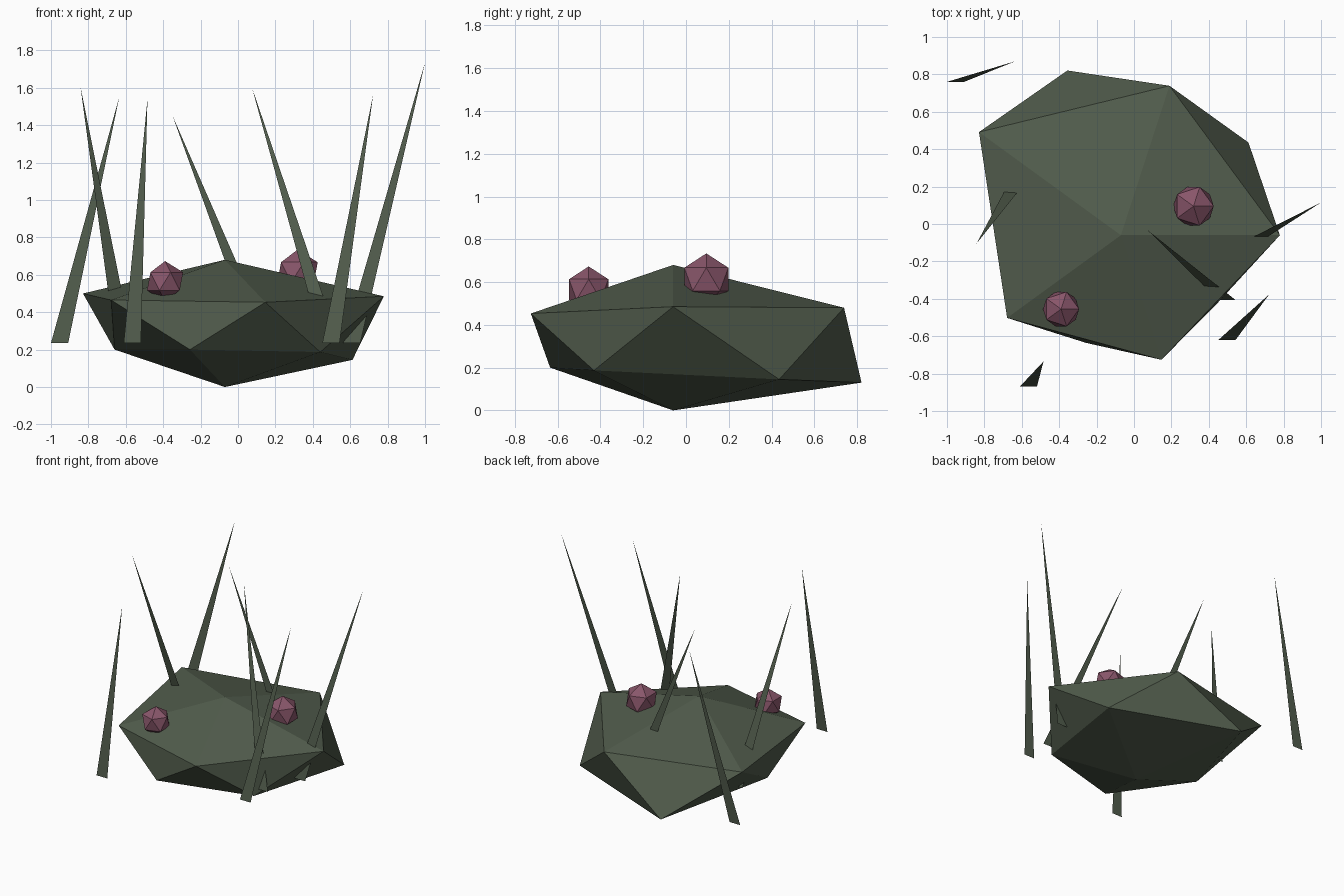
import bpy, bmesh
from math import cos, sin, radians

if "Cube" in bpy.data.objects:
    bpy.data.objects.remove(bpy.data.objects["Cube"], do_unlink=True)


def make_material(name, rgb):
    mat = bpy.data.materials.new(name)
    mat.use_nodes = True
    colour = (*rgb, 1.0)
    mat.diffuse_color = colour
    mat.node_tree.nodes["Principled BSDF"].inputs["Base Color"].default_value = colour
    return mat


def make_object(name, bm, mat):
    mesh = bpy.data.meshes.new(name)
    bm.to_mesh(mesh)
    bm.free()
    mesh.materials.append(mat)
    obj = bpy.data.objects.new(name, mesh)
    bpy.context.collection.objects.link(obj)
    return obj


green = make_material("moss_green", (0.083, 0.108, 0.073))
pink = make_material("berry_pink", (0.25, 0.093, 0.145))

# Bush: uneven squat icosahedron, rings given as (radius, height)
CX, CY = -0.07, -0.06
upper_ring = [(0.85, 0.485), (0.84, 0.48), (0.938, 0.5), (0.752, 0.465), (0.70, 0.453)]
lower_ring = [(0.843, 0.145), (0.926, 0.13), (0.59, 0.2), (0.605, 0.2), (0.63, 0.187)]
bm = bmesh.new()


def ring(points, start):
    verts = []
    for i, (r, z) in enumerate(points):
        a = radians(start + 72 * i)
        verts.append(bm.verts.new((CX + r * cos(a), CY + r * sin(a), z)))
    return verts


top = bm.verts.new((CX, CY, 0.68))
bottom = bm.verts.new((CX, CY, 0))
up, low = ring(upper_ring, 0), ring(lower_ring, 36)
for i in range(5):
    j = (i + 1) % 5
    bm.faces.new((top, up[i], up[j]))
    bm.faces.new((up[i], low[i], up[j]))
    bm.faces.new((low[i], low[j], up[j]))
    bm.faces.new((bottom, low[j], low[i]))
make_object("bush", bm, green)

# Berries: small faceted balls sunk into the bush
berries = [((-0.39, -0.455, 0.565), 0.108), ((0.318, 0.095, 0.613), 0.121)]
for n, (centre, radius) in enumerate(berries):
    bm = bmesh.new()
    bmesh.ops.create_icosphere(bm, subdivisions=1, radius=radius)
    make_object(f"berry_{n + 1}", bm, pink).location = centre

# Grass blades: single thin triangles, (base x, base y) and tip
BASE_Z, HALF_WIDTH = 0.235, 0.046
blades = [
    ((-0.954, 0.76), (-0.635, 0.87, 1.55)),
    ((-0.611, 0.242), (-0.842, -0.105, 1.604)),
    ((-0.565, -0.87), (-0.484, -0.735, 1.54)),
    ((0.135, 0.39), (-0.35, 0.39, 1.45)),
    ((0.495, -0.405), (0.075, -0.035, 1.6)),
    ((0.497, -0.62), (0.722, -0.377, 1.56)),
    ((0.608, -0.107), (1.0, 0.115, 1.735)),
]
for n, ((x, y), tip) in enumerate(blades):
    bm = bmesh.new()
    corners = [(x - HALF_WIDTH, y, BASE_Z), (x + HALF_WIDTH, y, BASE_Z), tip]
    bm.faces.new([bm.verts.new(c) for c in corners])
    make_object(f"grass_blade_{n + 1}", bm, green)
